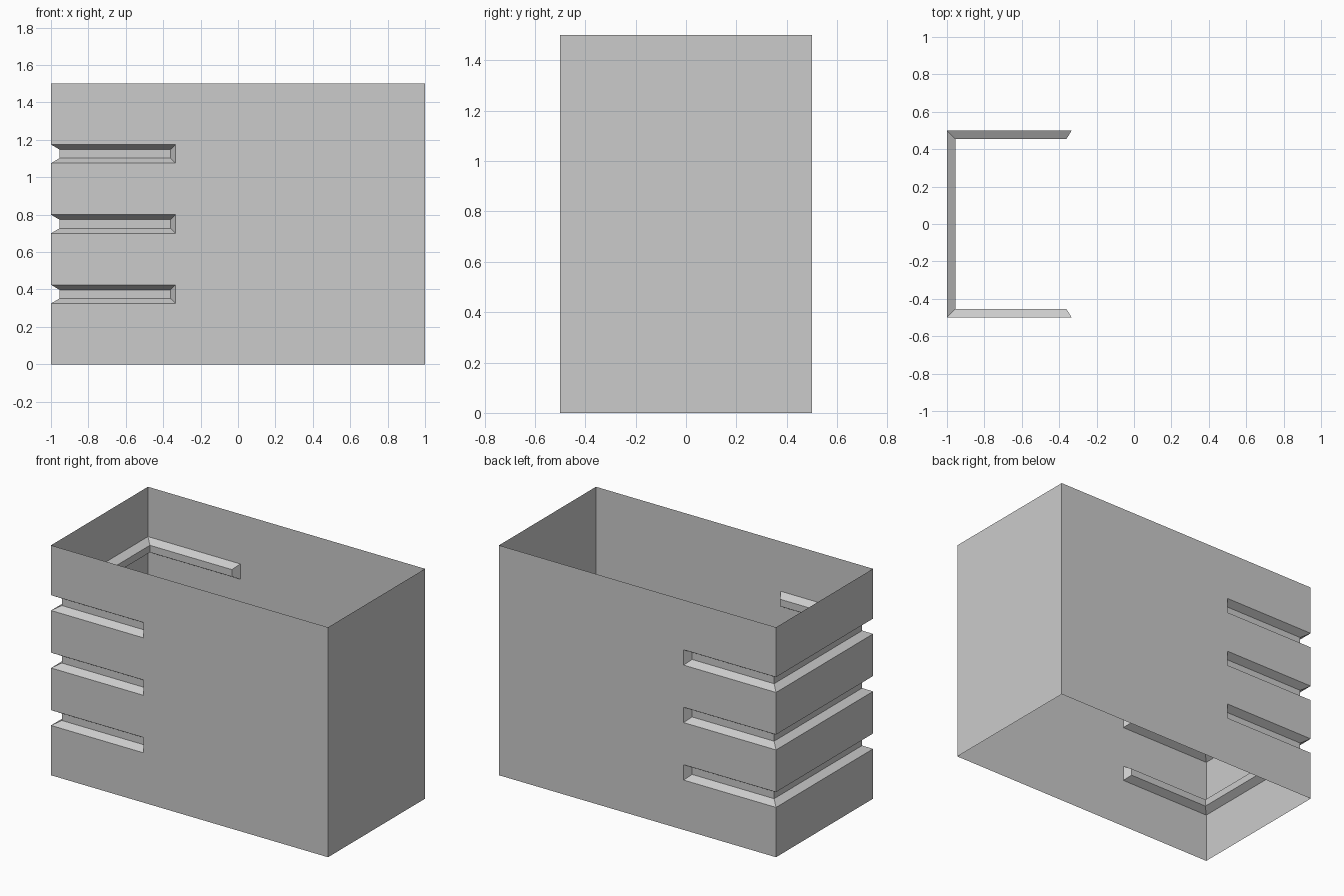
import bpy, bmesh
from math import copysign

if "Cube" in bpy.data.objects:
    bpy.data.objects.remove(bpy.data.objects["Cube"])

HX, HY, H = 1.0, 0.5, 1.5        # half length, half width, height
SLOT_X = -1 / 3                  # where the grooves end on the long sides
DEPTH = 0.046                    # groove depth
CENTRES = [0.375, 0.75, 1.125]   # groove heights
OUT, INN = 0.05, 0.023           # groove half height at the mouth and at the floor

# Plan outline, counter-clockwise from above, and the wall's horizontal loops
plan = [(-HX, -HY), (SLOT_X, -HY), (HX, -HY), (HX, HY), (SLOT_X, HY), (-HX, HY)]
levels = [0] + [c + s * OUT for c in CENTRES for s in (-1, 1)] + [H]

bm = bmesh.new()
rings = [[bm.verts.new((x, y, z)) for x, y in plan] for z in levels]

# Open-ended thin wall; collect the faces that become grooves
grooves = [[] for _ in CENTRES]
n = len(plan)
for k, (lo, hi) in enumerate(zip(rings, rings[1:])):
    for i in range(n):
        j = (i + 1) % n
        face = bm.faces.new((lo[i], lo[j], hi[j], hi[i]))
        if k % 2 == 1 and i in (0, 4, 5):
            grooves[k // 2].append(face)

# Push each groove inwards with tapered sides and ends
for c, faces in zip(CENTRES, grooves):
    geom = bmesh.ops.extrude_face_region(bm, geom=faces)["geom"]
    for v in (g for g in geom if isinstance(g, bmesh.types.BMVert)):
        v.co.x = -HX + DEPTH if v.co.x < -0.9 else SLOT_X - 0.028
        v.co.y = copysign(HY - DEPTH, v.co.y)
        v.co.z = c + copysign(INN, v.co.z - c)
    left = [f for f in faces if f.is_valid]
    if left:
        bmesh.ops.delete(bm, geom=left, context="FACES")

mesh = bpy.data.meshes.new("grooved_wall")
bm.to_mesh(mesh)
bm.free()
bpy.context.collection.objects.link(bpy.data.objects.new("grooved_wall", mesh))
